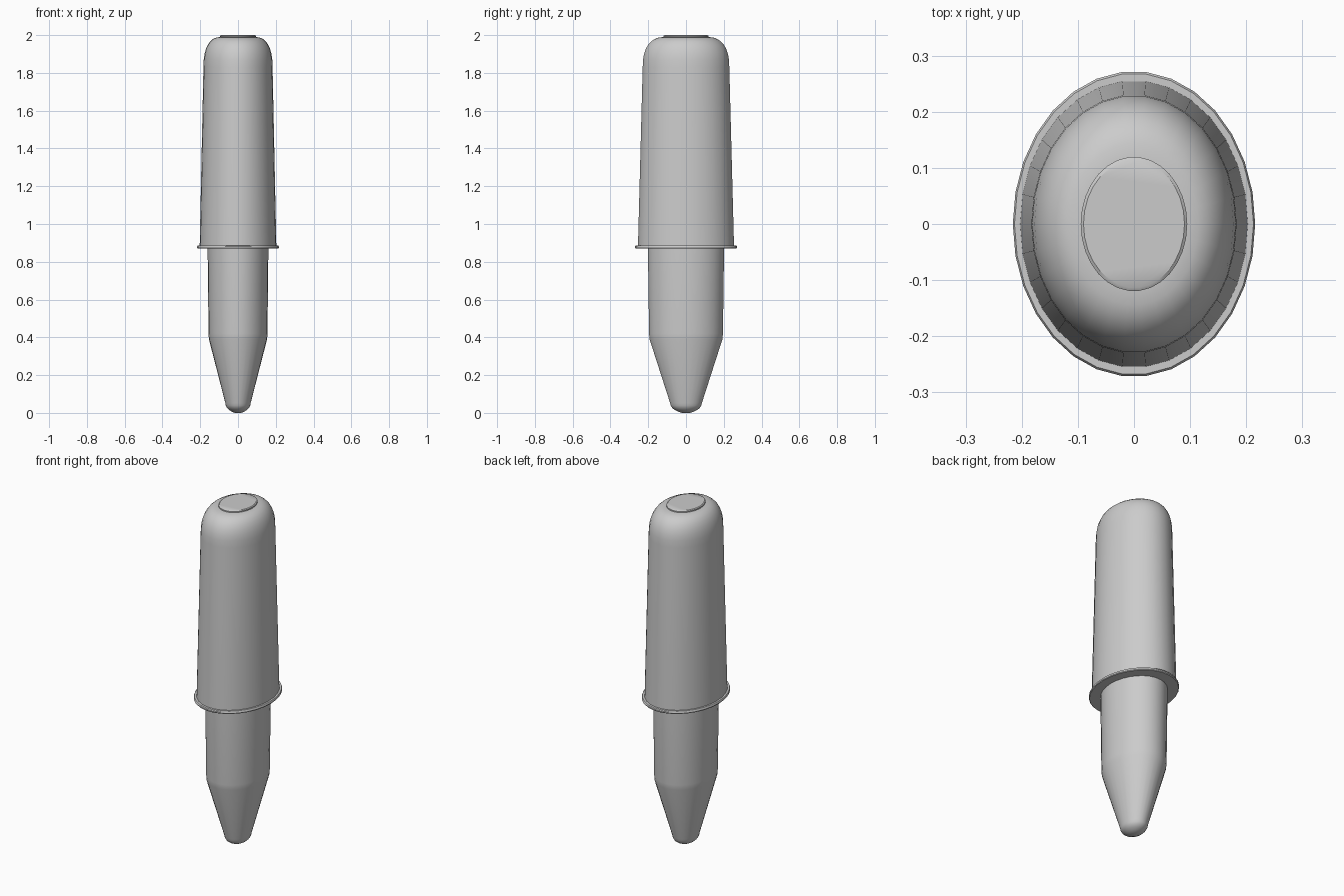
import bpy, bmesh, math

cube = bpy.data.objects.get("Cube")
if cube:
    bpy.data.objects.remove(cube, do_unlink=True)

SIDES = 30
DEPTH = 1.26  # oval stretch along y

grey = bpy.data.materials.new("light grey plastic")
grey.use_nodes = True
colour = (0.6, 0.6, 0.6, 1)
grey.diffuse_color = colour
grey.node_tree.nodes["Principled BSDF"].inputs["Base Color"].default_value = colour


def oval_lathe(name, profile):
    """Sweep (radius, height) points, bottom to top, around an oval and cap both ends."""
    bm = bmesh.new()
    rings = []
    for r, z in profile:
        rings.append([bm.verts.new((r * math.cos(a), r * DEPTH * math.sin(a), z))
                      for a in (2 * math.pi * i / SIDES for i in range(SIDES))])
    for low, high in zip(rings, rings[1:]):
        for i in range(SIDES):
            j = (i + 1) % SIDES
            bm.faces.new((low[i], low[j], high[j], high[i]))
    bm.faces.new(rings[0][::-1])
    bm.faces.new(rings[-1])
    mesh = bpy.data.meshes.new(name)
    bm.to_mesh(mesh)
    bm.free()
    mesh.materials.append(grey)
    obj = bpy.data.objects.new(name, mesh)
    bpy.context.collection.objects.link(obj)
    bpy.ops.object.select_all(action='DESELECT')
    obj.select_set(True)
    bpy.context.view_layer.objects.active = obj
    bpy.ops.object.shade_smooth_by_angle(angle=math.radians(35))
    return obj


# Lower barrel, tapered nose and rounded tip
tip = [(0.067 * math.sin(t), 0.052 * (1 - math.cos(t)))
       for t in (math.pi / 2 * k / 6 for k in range(1, 7))]
tip[0] = (tip[0][0], 0)
oval_lathe("barrel", tip + [(0.154, 0.39), (0.156, 0.42), (0.161, 0.89)])

# Tapered cap with a rounded shoulder
shoulder = []
for k in range(9):
    t = math.pi / 2 * k / 8
    shoulder.append((0.092 + 0.091 * math.cos(t) ** 0.85,
                     1.83 + 0.16 * math.sin(t) ** 0.85))
oval_lathe("cap", [(0.203, 0.875)] + shoulder)

# Thin flange around the cap mouth
oval_lathe("cap_flange", [(0.213, 0.87), (0.216, 0.874), (0.216, 0.881),
                          (0.213, 0.886), (0.203, 0.886)])

# Button on the cap end
oval_lathe("cap_button", [(0.095, 1.975), (0.095, 1.996), (0.09, 2.0)])
